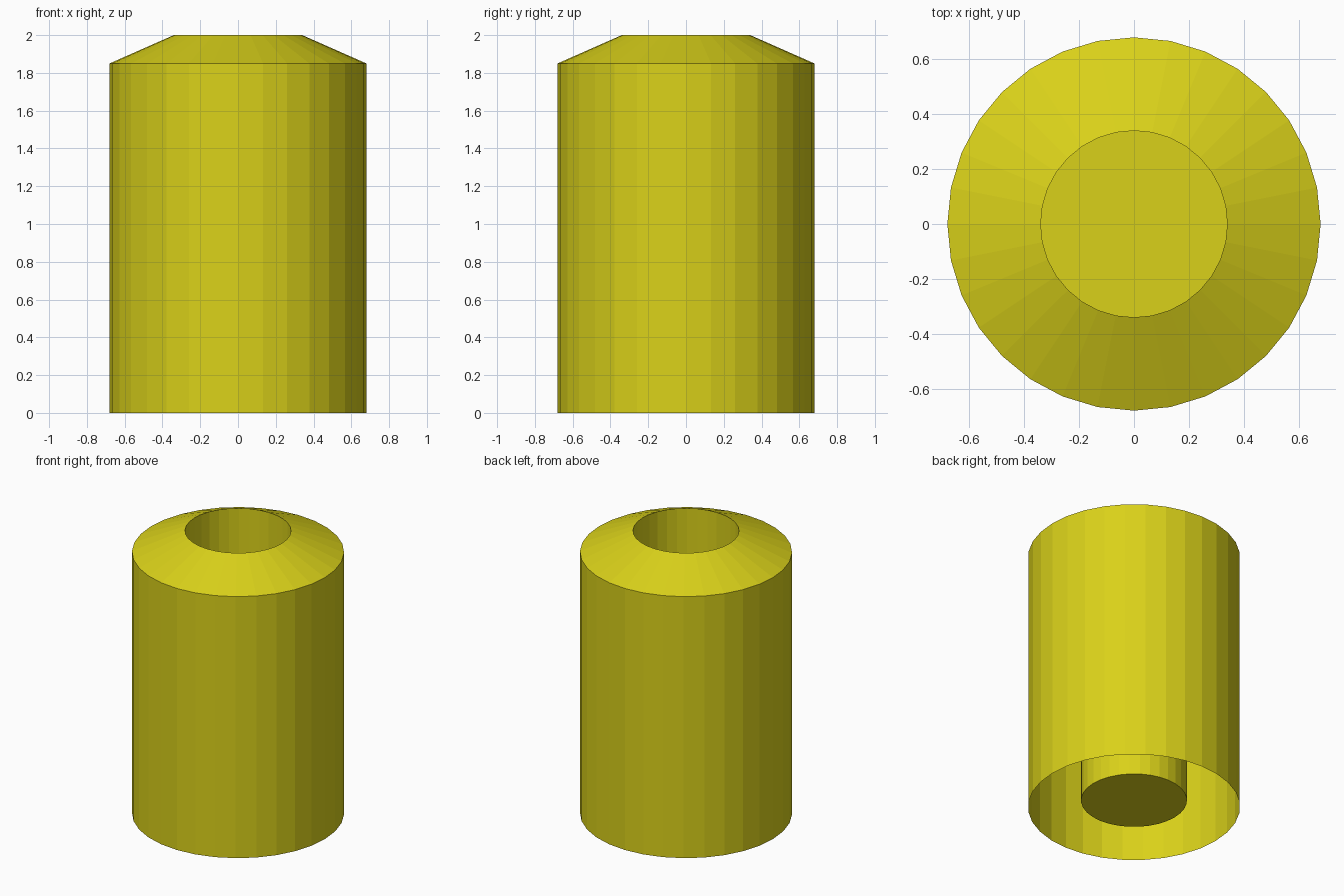
import bpy, bmesh
from math import cos, sin, tau

if "Cube" in bpy.data.objects:
    bpy.data.objects.remove(bpy.data.objects["Cube"])

SIDES = 32
# Half profile (radius, z): socket floor edge, socket lip, shoulder, open bottom rim
PROFILE = [(0.34, 0.05), (0.34, 2.0), (0.68, 1.85), (0.68, 0.0)]

yellow = bpy.data.materials.new("yellow_paint")
yellow.diffuse_color = (0.70, 0.64, 0.01, 1.0)
yellow.use_nodes = True
yellow.node_tree.nodes["Principled BSDF"].inputs["Base Color"].default_value = yellow.diffuse_color


def revolve(name, profile, sides):
    bm = bmesh.new()
    rings = [[bm.verts.new((r * cos(tau * j / sides), r * sin(tau * j / sides), z))
              for j in range(sides)] for r, z in profile]
    # Closed floor of the central socket
    bm.faces.new(rings[0])
    # Socket wall, sloping shoulder and outer wall, all single-skinned
    for a, b in zip(rings, rings[1:]):
        for j in range(sides):
            k = (j + 1) % sides
            bm.faces.new((a[j], b[j], b[k], a[k]))
    mesh = bpy.data.meshes.new(name)
    bm.to_mesh(mesh)
    bm.free()
    mesh.materials.append(yellow)
    obj = bpy.data.objects.new(name, mesh)
    bpy.context.collection.objects.link(obj)
    return obj


# Hollow sleeve with a deep socket, open underneath
revolve("hollow_sleeve", PROFILE, SIDES)
